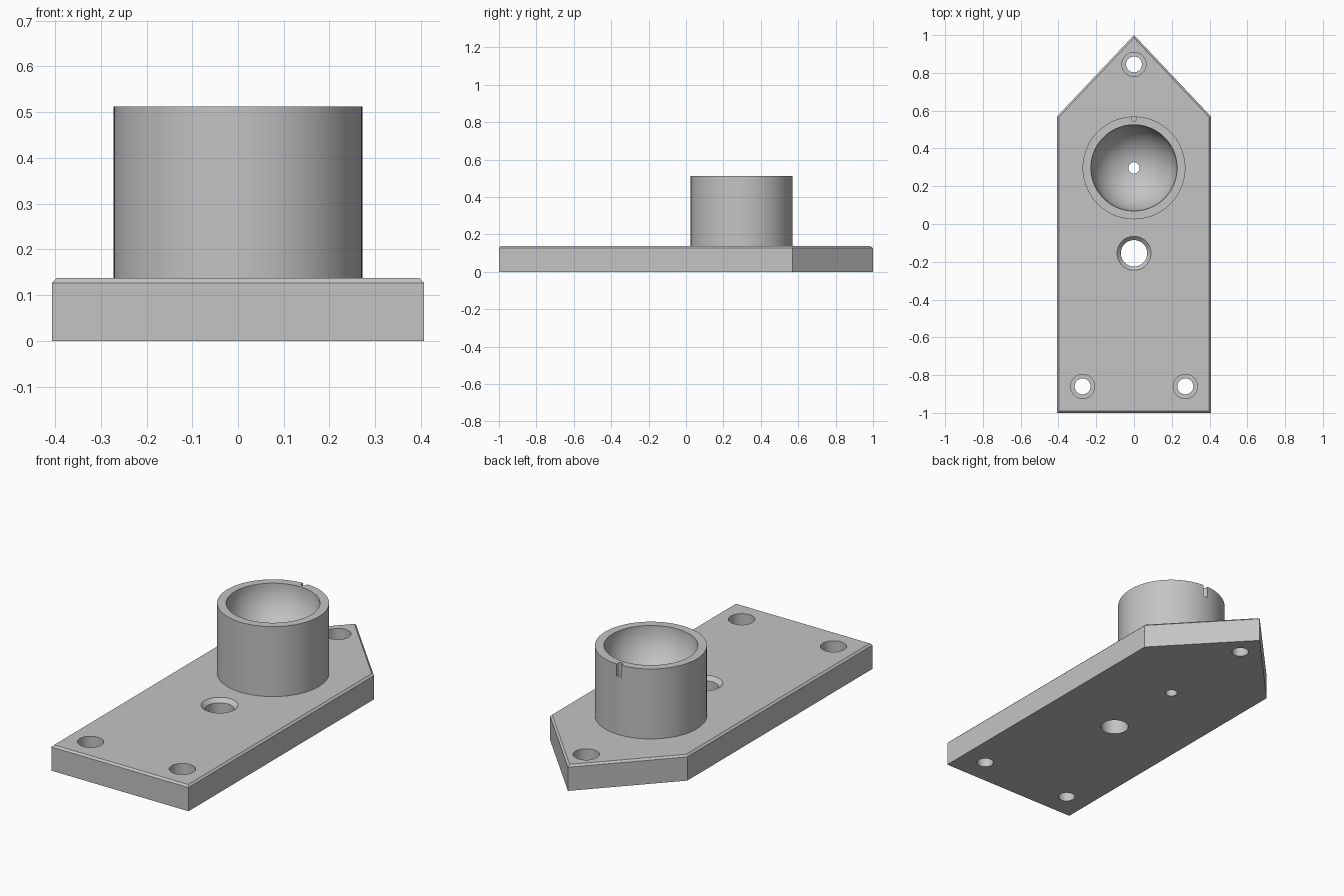
import bpy
import bmesh
from math import asin, cos, sin, pi, tau, radians

cube = bpy.data.objects.get("Cube")
if cube:
    bpy.data.objects.remove(cube, do_unlink=True)

PLATE_TOP, SOCKET_TOP = 0.137, 0.512
SOCKET_Y, SOCKET_R, BOWL_R, DRAIN_R = 0.297, 0.272, 0.228, 0.03

grey = bpy.data.materials.new("light grey")
grey.use_nodes = True
colour = (0.55, 0.55, 0.55, 1)
grey.diffuse_color = colour
grey.node_tree.nodes["Principled BSDF"].inputs["Base Color"].default_value = colour


def make_object(name, bm):
    bmesh.ops.recalc_face_normals(bm, faces=bm.faces)
    mesh = bpy.data.meshes.new(name)
    bm.to_mesh(mesh)
    bm.free()
    mesh.materials.append(grey)
    obj = bpy.data.objects.new(name, mesh)
    bpy.context.collection.objects.link(obj)
    return obj


def lathe(name, profile, x, y, n=96):
    """Closed solid turned from (radius, z) points, lowest first."""
    bm = bmesh.new()
    rings = [[bm.verts.new((x + r * cos(tau * i / n), y + r * sin(tau * i / n), z))
              for i in range(n)] for r, z in profile]
    for low, high in zip(rings, rings[1:]):
        for i in range(n):
            j = (i + 1) % n
            bm.faces.new((low[i], low[j], high[j], high[i]))
    bm.faces.new(rings[0][::-1])
    bm.faces.new(rings[-1])
    return make_object(name, bm)


def combine(target, tool, operation):
    mod = target.modifiers.new(tool.name, 'BOOLEAN')
    mod.operation, mod.solver, mod.object = operation, 'EXACT', tool
    bpy.context.view_layer.objects.active = target
    bpy.ops.object.modifier_apply(modifier=mod.name)
    bpy.data.objects.remove(tool, do_unlink=True)


# Pointed base plate with a chamfered top rim
bm = bmesh.new()
outline = [(-0.407, -1), (0.407, -1), (0.407, 0.57), (0, 1), (-0.407, 0.57)]
bottom = bm.faces.new([bm.verts.new((x, y, 0)) for x, y in outline])
made = bmesh.ops.extrude_face_region(bm, geom=[bottom], use_keep_orig=True)["geom"]
bmesh.ops.translate(bm, vec=(0, 0, PLATE_TOP),
                    verts=[v for v in made if isinstance(v, bmesh.types.BMVert)])
bmesh.ops.recalc_face_normals(bm, faces=bm.faces)
rim = [e for e in bm.edges if all(v.co.z > 0.1 for v in e.verts)]
bmesh.ops.bevel(bm, geom=rim, offset=0.01, segments=1, affect='EDGES')
body = make_object("socket_mounting_plate", bm)

# Round socket standing on the plate
combine(body, lathe("socket", [(SOCKET_R, 0.05), (SOCKET_R, SOCKET_TOP)], 0, SOCKET_Y), 'UNION')

# Hemispherical bowl with a drain hole through the base
start = asin(DRAIN_R / BOWL_R)
steps = 24
bowl = [(DRAIN_R, -0.1)]
for i in range(steps + 1):
    a = start + (pi / 2 - start) * i / steps
    bowl.append((BOWL_R * sin(a), SOCKET_TOP - BOWL_R * cos(a)))
bowl.append((BOWL_R, SOCKET_TOP + 0.1))
combine(body, lathe("bowl_cutter", bowl, 0, SOCKET_Y), 'DIFFERENCE')

# Counterbored screw holes
for x, y in [(-0.272, -0.86), (0.272, -0.86), (0, 0.845)]:
    steps_profile = [(0.042, -0.1), (0.042, 0.065), (0.064, 0.065), (0.064, 0.2)]
    combine(body, lathe("screw_hole_cutter", steps_profile, x, y, 48), 'DIFFERENCE')

# Countersunk centre hole
sink = [(0.07, -0.1), (0.07, PLATE_TOP - 0.02), (0.09, PLATE_TOP), (0.09, 0.2)]
combine(body, lathe("centre_hole_cutter", sink, 0, -0.155, 64), 'DIFFERENCE')

# Round-ended notch in the back of the socket rim
bm = bmesh.new()
notch_r, notch_y = 0.013, SOCKET_Y + SOCKET_R - 0.013
arc = [(notch_r * cos(pi + pi * i / 12), notch_y + notch_r * sin(pi + pi * i / 12))
       for i in range(13)]
arc += [(notch_r, notch_y + 0.1), (-notch_r, notch_y + 0.1)]
low, high = [[bm.verts.new((x, y, z)) for x, y in arc]
             for z in (SOCKET_TOP - 0.065, SOCKET_TOP + 0.1)]
bm.faces.new(low[::-1])
bm.faces.new(high)
for i in range(len(arc)):
    j = (i + 1) % len(arc)
    bm.faces.new((low[i], low[j], high[j], high[i]))
combine(body, make_object("notch_cutter", bm), 'DIFFERENCE')

# Smooth the round walls and keep the edges crisp
bpy.ops.object.select_all(action='DESELECT')
body.select_set(True)
bpy.context.view_layer.objects.active = body
bpy.ops.object.shade_smooth_by_angle(angle=radians(25))
